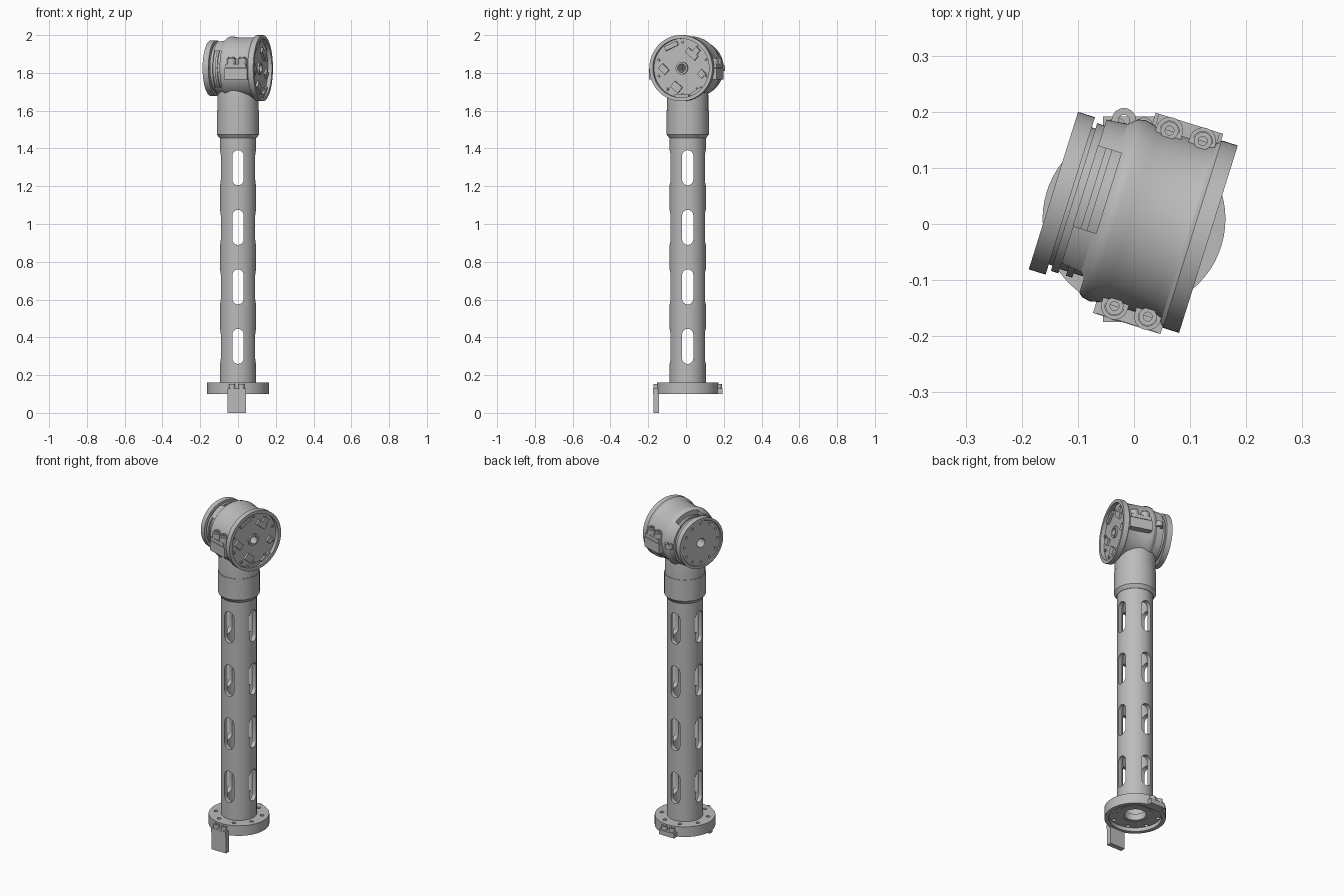
import bpy
import bmesh
from math import cos, sin, pi, radians
from mathutils import Matrix, Vector

if "Cube" in bpy.data.objects:
    bpy.data.objects.remove(bpy.data.objects["Cube"])

# One machined metal colour
metal = bpy.data.materials.new("light_grey_metal")
metal.use_nodes = True
GREY = (0.5, 0.5, 0.5, 1)
metal.diffuse_color = GREY
metal.node_tree.nodes["Principled BSDF"].inputs["Base Color"].default_value = GREY

# Frames: the column stands upright, the joint head lies on a turned axis
COLUMN = Matrix.Translation((0, 0.009, 0))
HEAD = Matrix.Translation((0, 0.0145, 1.825)) @ Matrix.Rotation(radians(-17.4), 4, 'Z')
HEAD_AXIS = HEAD @ Matrix.Rotation(pi / 2, 4, 'Y')


def finish(name, bm, frame):
    bmesh.ops.recalc_face_normals(bm, faces=bm.faces)
    mesh = bpy.data.meshes.new(name)
    bm.to_mesh(mesh)
    bm.free()
    mesh.transform(frame)
    mesh.materials.append(metal)
    ob = bpy.data.objects.new(name, mesh)
    bpy.context.collection.objects.link(ob)
    return ob


def lathe(bm, profile, at=(0, 0, 0), n=64):
    """Turn a closed (radius, height) profile into a ring solid."""
    rings = []
    for i in range(n):
        a = 2 * pi * i / n
        rings.append([bm.verts.new(Vector((r * cos(a), r * sin(a), h)) + Vector(at))
                      for r, h in profile])
    for i in range(n):
        p, q = rings[i], rings[(i + 1) % n]
        for j in range(len(profile)):
            k = (j + 1) % len(profile)
            bm.faces.new((p[j], q[j], q[k], p[k]))


def ring(bm, r0, r1, z0, z1, at=(0, 0, 0), n=64):
    lathe(bm, [(r0, z0), (r1, z0), (r1, z1), (r0, z1)], at, n)


def box(bm, lo, hi, turn=0.0):
    lo, hi = Vector(lo), Vector(hi)
    m = Matrix.Translation((lo + hi) / 2) @ Matrix.Rotation(turn, 4, 'X')
    bmesh.ops.create_cube(bm, size=1, matrix=m @ Matrix.Diagonal((*(hi - lo), 1)))


def rod(bm, r, depth, at, n=24):
    bmesh.ops.create_cone(bm, cap_ends=True, segments=n, radius1=r, radius2=r,
                          depth=depth, matrix=Matrix.Translation(at))


def cut(ob, bm, frame):
    cutter = finish("cutter", bm, frame)
    cutter.hide_render = True
    mod = ob.modifiers.new("cut", 'BOOLEAN')
    mod.operation = 'DIFFERENCE'
    mod.solver = 'EXACT'
    mod.object = cutter
    bpy.context.view_layer.objects.active = ob
    bpy.ops.object.modifier_apply(modifier=mod.name)
    bpy.data.objects.remove(cutter)


def turned(name, profile, frame):
    bm = bmesh.new()
    lathe(bm, profile)
    return finish(name, bm, frame)


# Hollow column with four rows of slots on four sides
tube = turned("column_tube", [(0.072, 0.12), (0.096, 0.12), (0.096, 1.5), (0.072, 1.5)], COLUMN)
bm = bmesh.new()
for z in (0.352, 0.667, 0.982, 1.298):
    for side in range(4):
        spin = Matrix.Rotation(side * pi / 2, 4, 'Z')
        rim = []
        for end in (0, 1):
            for k in range(9):
                a = pi * (k / 8 + end)
                lift = 0.063 if end == 0 else -0.063
                rim.append(bm.verts.new(spin @ Vector((0.05, 0.03 * cos(a), z + lift + 0.03 * sin(a)))))
        face = bm.faces.new(rim)
        made = bmesh.ops.extrude_face_region(bm, geom=[face])["geom"]
        bmesh.ops.translate(bm, vec=spin @ Vector((0.1, 0, 0)),
                            verts=[v for v in made if isinstance(v, bmesh.types.BMVert)])
cut(tube, bm, COLUMN)

# Base flange, recessed below, with a circle of bolt holes
flange = turned("base_flange", [(0.058, 0.16), (0.163, 0.16), (0.163, 0.1), (0.14, 0.1),
                                (0.14, 0.122), (0.058, 0.122)], COLUMN)
bm = bmesh.new()
for i in range(8):
    a = 2 * pi * (i + 0.5) / 8
    rod(bm, 0.011, 0.1, (0.127 * cos(a), 0.127 * sin(a), 0.145), 16)
cut(flange, bm, COLUMN)

# Clamp lugs and hanging tab on the flange
bm = bmesh.new()
box(bm, (-0.055, -0.172, 0), (0.042, -0.143, 0.112))
finish("base_tab", bm, Matrix())
bm = bmesh.new()
for s, reach in ((-1, 0.175), (1, 0.192)):
    ys = sorted((s * 0.14, s * reach))
    box(bm, (-0.055, ys[0], 0.1), (0.042, ys[1], 0.128))
    for x in (-0.031, 0.018):
        ring(bm, 0.007, 0.016, 0.12, 0.152, (x, s * (reach - 0.018), 0), 20)
finish("base_clamp_lugs", bm, Matrix())

# Collar and neck joining the column to the head
turned("collar", [(0.07, 1.455), (0.098, 1.455), (0.112, 1.475), (0.112, 1.6), (0.07, 1.6)], COLUMN)
turned("neck", [(0.01, 1.595), (0.109, 1.595), (0.109, 1.68), (0.105, 1.72), (0.01, 1.72)], COLUMN)

# Head housing: waisted drum with a rim around a recessed end
housing = turned("head_housing", [(0.11, -0.098), (0.149, -0.098), (0.153, -0.06), (0.166, -0.045),
                                  (0.169, -0.03), (0.163, -0.005), (0.162, 0.085), (0.167, 0.102),
                                  (0.175, 0.109), (0.175, 0.139), (0.156, 0.139), (0.156, 0.1),
                                  (0.11, 0.1)], HEAD_AXIS)
bm = bmesh.new()
box(bm, (-0.12, -0.05, 0.08), (-0.055, 0.1, 0.2))
box(bm, (-0.12, -0.2, -0.1), (-0.052, -0.08, 0.09))
cut(housing, bm, HEAD)

# Inner core with ribs, and the output disc with its bolt circle
turned("head_core", [(0.026, -0.13), (0.128, -0.13), (0.128, -0.112), (0.138, -0.112), (0.138, -0.098),
                     (0.13, -0.098), (0.13, -0.084), (0.138, -0.084), (0.138, -0.072), (0.13, -0.072),
                     (0.13, 0.05), (0.026, 0.05)], HEAD_AXIS)
disc = turned("output_disc", [(0.026, -0.146), (0.13, -0.146), (0.133, -0.1505), (0.147, -0.1505),
                              (0.147, -0.119), (0.026, -0.119)], HEAD_AXIS)
bm = bmesh.new()
for i in range(12):
    a = 2 * pi * i / 12
    rod(bm, 0.007, 0.02, (0.113 * cos(a), 0.113 * sin(a), -0.146), 12)
cut(disc, bm, HEAD_AXIS)

# Recessed end plate with hub and small mounted parts
turned("end_plate", [(0.022, 0.045), (0.158, 0.045), (0.158, 0.117), (0.022, 0.117)], HEAD_AXIS)
bm = bmesh.new()
ring(bm, 0.022, 0.033, 0.11, 0.127)
for i in range(10):
    a = 2 * pi * i / 10
    ring(bm, 0.003, 0.008, 0.11, 0.124, (0.138 * cos(a), 0.138 * sin(a), 0), 12)
finish("end_plate_hub", bm, HEAD_AXIS)
bm = bmesh.new()
for v, z, w, h, turn in ((-0.058, 0.118, 0.075, 0.024, 25), (0.055, 0.075, 0.07, 0.03, -40),
                         (0.075, 0.085, 0.03, 0.05, -40), (-0.1, -0.005, 0.05, 0.035, -45),
                         (0.11, -0.03, 0.035, 0.035, 45), (-0.03, -0.1, 0.055, 0.04, -40),
                         (0.0, -0.148, 0.08, 0.016, 0), (0.08, -0.124, 0.07, 0.016, 33)):
    box(bm, (0.11, v - w / 2, z - h / 2), (0.129, v + w / 2, z + h / 2), radians(turn))
finish("end_plate_parts", bm, HEAD)

# Bolted clamp ears on both sides of the head
bm = bmesh.new()
for s in (-1, 1):
    ys = sorted((s * 0.12, s * 0.187))
    box(bm, (-0.018, ys[0], -0.06), (0.108, ys[1], -0.002))
    box(bm, (-0.012, ys[0], 0.0), (0.102, ys[1] if s > 0 else s * 0.185, 0.022))
    for u in (0.015, 0.077):
        ys = sorted((s * 0.12, s * 0.164))
        box(bm, (u - 0.024, ys[0], 0.02), (u + 0.024, ys[1], 0.05))
        ring(bm, 0.017, 0.024, 0.0, 0.05, (u, s * 0.164, 0), 24)
        ring(bm, 0.008, 0.016, 0.0, 0.06, (u, s * 0.164, 0), 20)
finish("head_clamp_ears", bm, HEAD)

# Small pierced lug at the back of the housing
bm = bmesh.new()
ring(bm, 0.01, 0.022, -0.015, 0.015, (-0.068, 0.157, 0), 24)
box(bm, (-0.09, 0.125, -0.015), (-0.046, 0.147, 0.015))
finish("rear_lug", bm, HEAD)

# Smooth round surfaces, keep machined edges crisp
for ob in bpy.context.view_layer.objects:
    ob.select_set(ob.type == 'MESH')
bpy.context.view_layer.objects.active = tube
bpy.ops.object.shade_smooth_by_angle(angle=radians(30))
